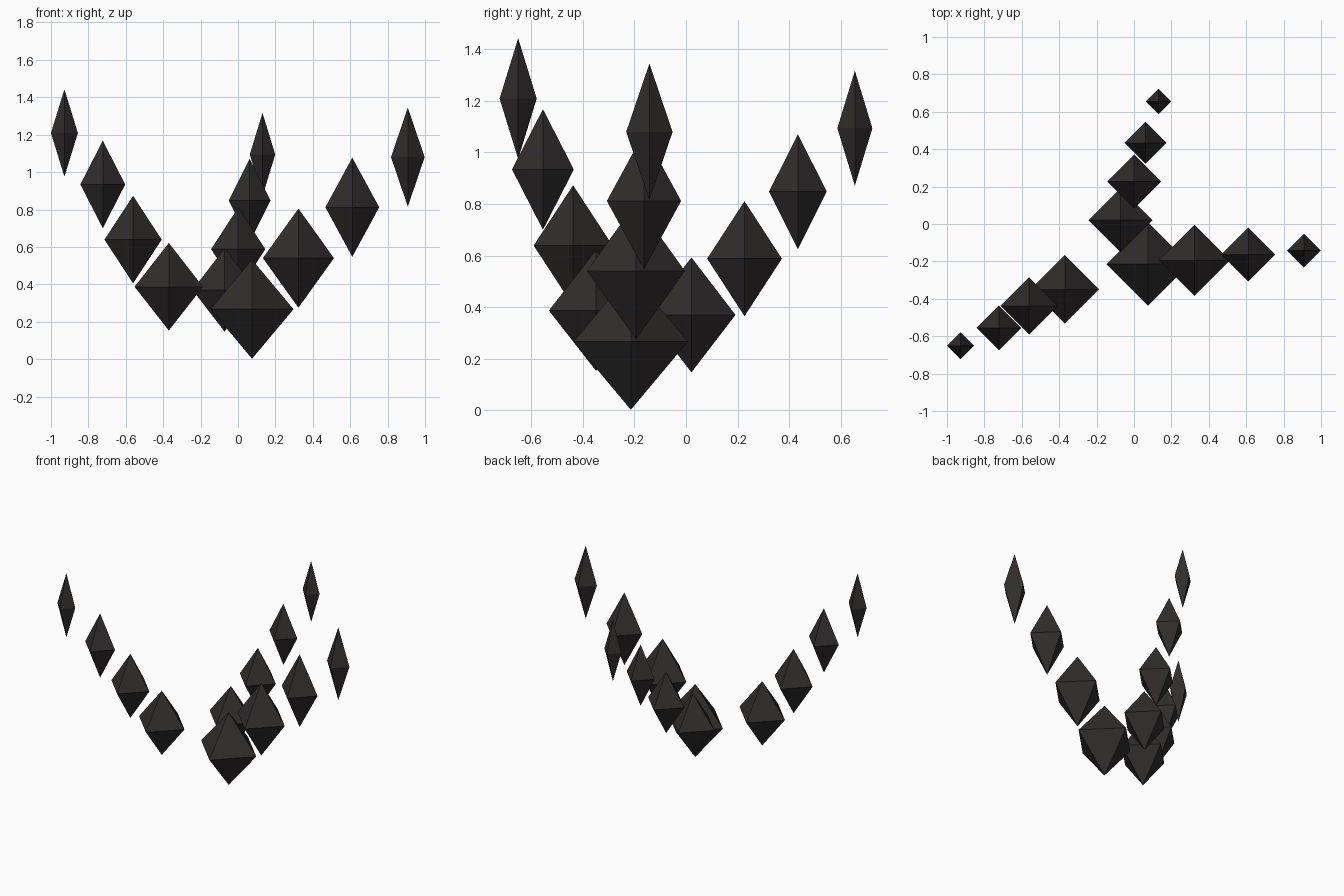
import bpy, bmesh
from mathutils import Vector

if "Cube" in bpy.data.objects:
    bpy.data.objects.remove(bpy.data.objects["Cube"])

dark = bpy.data.materials.new("dark_stone")
dark.diffuse_color = (0.03, 0.026, 0.026, 1)
dark.use_nodes = True
dark.node_tree.nodes["Principled BSDF"].inputs["Base Color"].default_value = dark.diffuse_color


def crystal(name, x, y, z, r, h):
    """Tall octahedron with its corners on the axes."""
    bm = bmesh.new()
    ring = [bm.verts.new(p) for p in ((r, 0, 0), (0, r, 0), (-r, 0, 0), (0, -r, 0))]
    top, bottom = bm.verts.new((0, 0, h)), bm.verts.new((0, 0, -h))
    for i in range(4):
        a, b = ring[i], ring[(i + 1) % 4]
        bm.faces.new((a, b, top))
        bm.faces.new((b, a, bottom))
    mesh = bpy.data.meshes.new(name)
    bm.to_mesh(mesh)
    bm.free()
    mesh.materials.append(dark)
    ob = bpy.data.objects.new(name, mesh)
    ob.location = Vector((x, y, z))
    bpy.context.collection.objects.link(ob)


# Three rising arms: half height, then (x, y, z, radius) of each crystal
arms = {
    "right_crystal": (0.265, [(0.075, -0.214, 0.267, 0.222), (0.323, -0.194, 0.54, 0.19),
                              (0.611, -0.163, 0.812, 0.144), (0.908, -0.142, 1.08, 0.09)]),
    "left_crystal": (0.234, [(-0.37, -0.349, 0.387, 0.183), (-0.561, -0.438, 0.639, 0.153),
                             (-0.723, -0.555, 0.934, 0.12), (-0.928, -0.651, 1.209, 0.072)]),
    "back_crystal": (0.223, [(-0.072, 0.021, 0.37, 0.171), (0.001, 0.227, 0.588, 0.145),
                             (0.062, 0.434, 0.848, 0.112), (0.131, 0.655, 1.094, 0.068)]),
}
for name, (h, items) in arms.items():
    for i, (x, y, z, r) in enumerate(items):
        crystal(f"{name}_{i + 1}", x, y, z, r, h)
